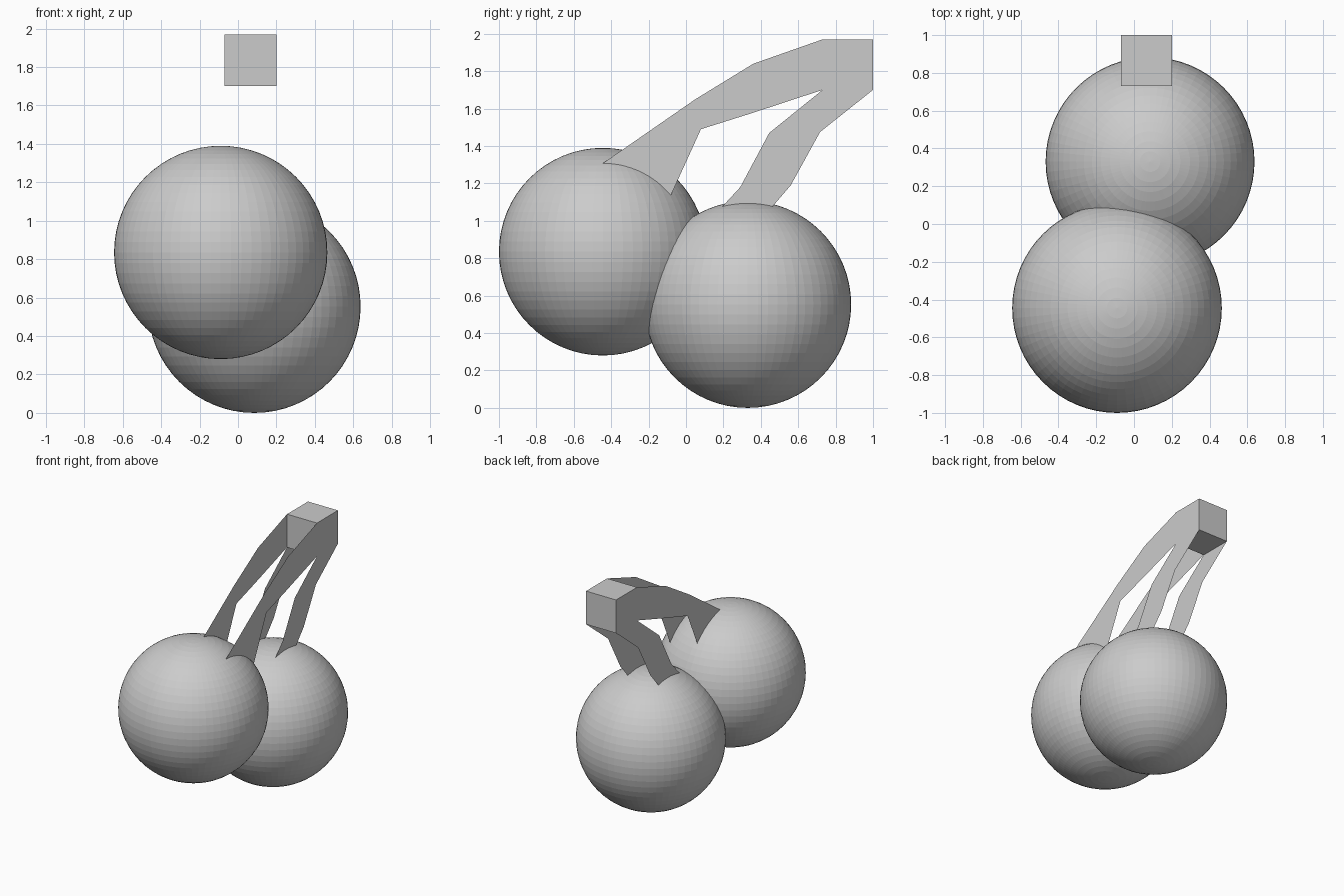
import bpy, bmesh

if "Cube" in bpy.data.objects:
    bpy.data.objects.remove(bpy.data.objects["Cube"])

grey = bpy.data.materials.new("plain grey")
grey.diffuse_color = (0.6, 0.6, 0.6, 1)
grey.use_nodes = True
grey.node_tree.nodes["Principled BSDF"].inputs["Base Color"].default_value = grey.diffuse_color

X_LEFT, X_RIGHT = -0.07, 0.20


def finish(name, bm):
    mesh = bpy.data.meshes.new(name)
    bm.to_mesh(mesh)
    bm.free()
    mesh.materials.append(grey)
    obj = bpy.data.objects.new(name, mesh)
    bpy.context.collection.objects.link(obj)
    return obj


def fruit(name, centre, radius):
    bm = bmesh.new()
    bmesh.ops.create_uvsphere(bm, u_segments=64, v_segments=32, radius=radius)
    bmesh.ops.translate(bm, verts=bm.verts, vec=centre)
    finish(name, bm)


def stem_panels(name, edge_a, edge_b):
    """Two flat side panels, each a ribbon between two (y, z) edge lines."""
    bm = bmesh.new()
    for x in (X_LEFT, X_RIGHT):
        a = [bm.verts.new((x, y, z)) for y, z in edge_a]
        b = [bm.verts.new((x, y, z)) for y, z in edge_b]
        for i in range(len(a) - 1):
            f = bm.faces.new((a[i], a[i + 1], b[i + 1], b[i]))
            f.normal_update()
            # panels face outwards
            if (f.normal.x > 0) != (x == X_RIGHT):
                f.normal_flip()
    finish(name, bm)


# Two overlapping round fruits
fruit("front_cherry", (-0.09, -0.445, 0.835), 0.555)
fruit("back_cherry", (0.085, 0.33, 0.553), 0.553)

# Block joining the stems
bm = bmesh.new()
bmesh.ops.create_cube(bm, size=1)
bmesh.ops.scale(bm, verts=bm.verts, vec=(X_RIGHT - X_LEFT, 0.27, 0.27))
bmesh.ops.translate(bm, verts=bm.verts, vec=((X_LEFT + X_RIGHT) / 2, 0.865, 1.835))
finish("stem_joint", bm)

# Open-sided stems, running slightly into the fruits
stem_panels("front_stem",
            [(0.73, 1.97), (0.36, 1.84), (0.05, 1.65), (-0.47, 1.29)],
            [(0.73, 1.70), (0.35, 1.575), (0.08, 1.49), (-0.10, 1.095)])
stem_panels("back_stem",
            [(0.73, 1.70), (0.445, 1.47), (0.29, 1.18), (0.17, 1.05)],
            [(1.00, 1.70), (0.717, 1.475), (0.56, 1.19), (0.44, 1.05)])
